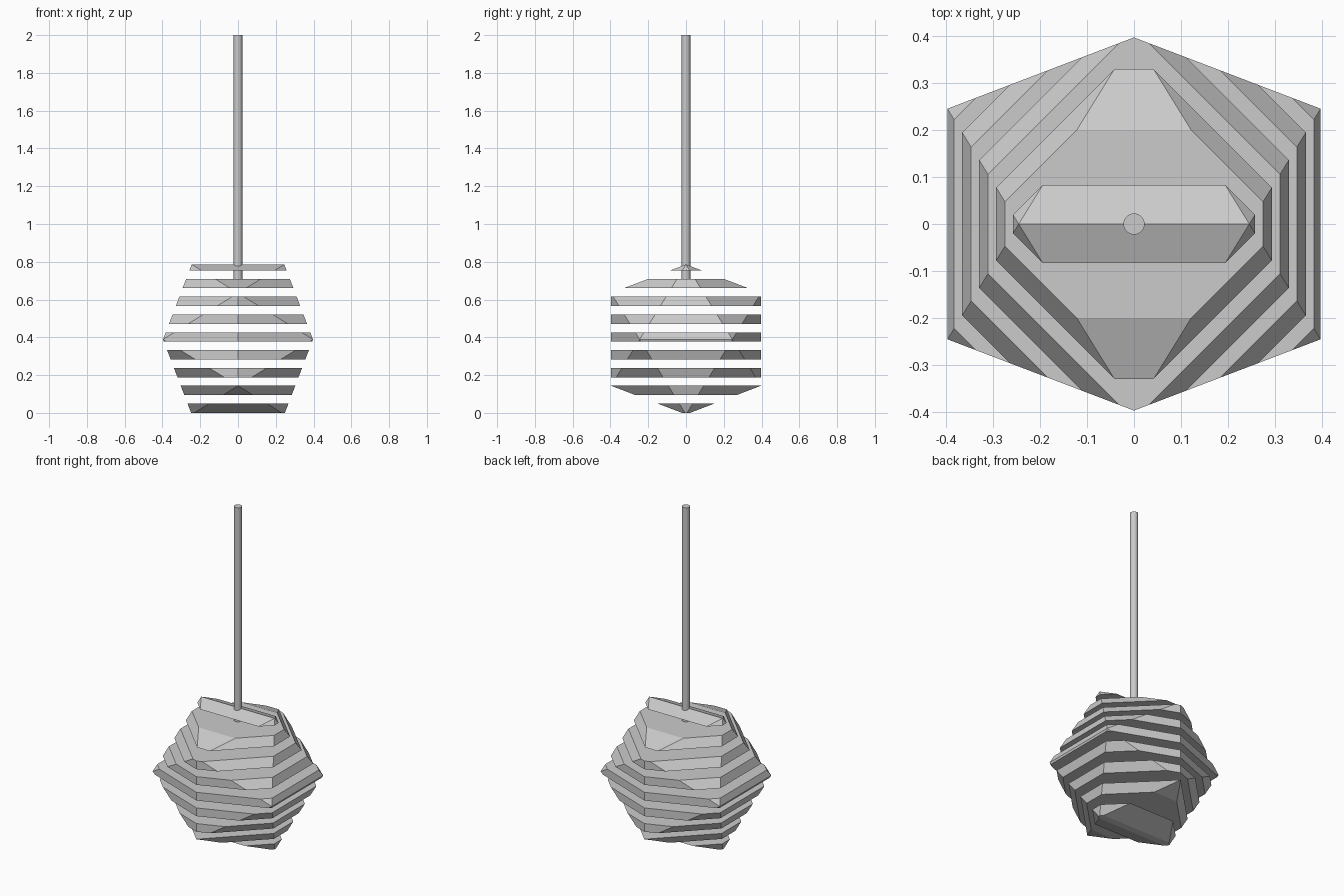
import bpy, bmesh
from math import sqrt

if "Cube" in bpy.data.objects:
    bpy.data.objects.remove(bpy.data.objects["Cube"])

B = 0.397                      # long half-extent of the icosahedron
A = B / ((1 + sqrt(5)) / 2)    # short half-extent
CENTRE = 0.389
PITCH, THICK = 0.0943, 0.0495


def link(bm, name):
    bmesh.ops.recalc_face_normals(bm, faces=bm.faces)
    mesh = bpy.data.meshes.new(name)
    bm.to_mesh(mesh)
    bm.free()
    obj = bpy.data.objects.new(name, mesh)
    bpy.context.collection.objects.link(obj)
    return obj


def icosahedron():
    bm = bmesh.new()
    for s in (-1, 1):
        for t in (-1, 1):
            for x, y, z in ((s*B, t*A, 0), (0, s*B, t*A), (s*A, 0, t*B)):
                bm.verts.new((x, y, z + CENTRE))
    bmesh.ops.convex_hull(bm, input=bm.verts)
    return bm


def cut(bm, z, up):
    # remove everything on the "up" side of height z and cap the opening
    bmesh.ops.bisect_plane(bm, geom=bm.verts[:] + bm.edges[:] + bm.faces[:],
                           dist=1e-6, plane_co=(0, 0, z), plane_no=(0, 0, up),
                           clear_outer=True)
    rim = [e for e in bm.edges if e.is_boundary]
    if rim:
        bmesh.ops.holes_fill(bm, edges=rim, sides=0)


# lamp shade: stacked horizontal slices of an icosahedron
for i in range(9):
    bm = icosahedron()
    cut(bm, i * PITCH, -1)
    if i < 8:
        cut(bm, i * PITCH + THICK, 1)
    link(bm, f"shade_slice_{i + 1}")

# hanging rod
bpy.ops.mesh.primitive_cylinder_add(vertices=24, radius=0.0225, depth=1.295,
                                    location=(0, 0, 2 - 1.295 / 2))
rod = bpy.context.object
rod.name = "hanging_rod"
bpy.ops.object.shade_smooth_by_angle()
